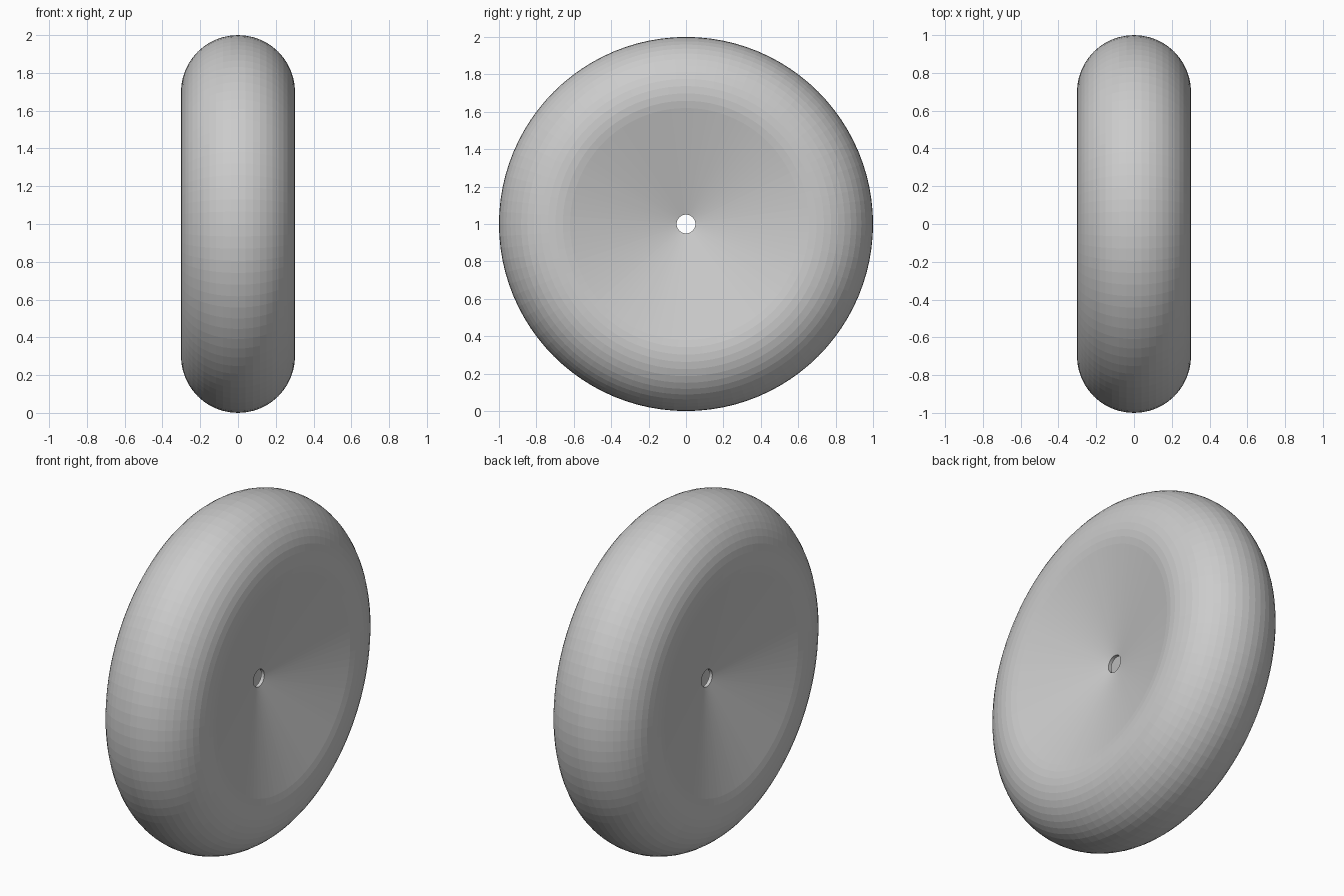
import bpy, bmesh, math

if "Cube" in bpy.data.objects:
    bpy.data.objects.remove(bpy.data.objects["Cube"])

SEGMENTS = 96        # steps around the axle
TUBE = 0.302         # rounded rim radius
RING = 1.0 - TUBE    # distance of rim centre from axle
HOLE_R, HOLE_X = 0.05, 0.135
WALL = 0.02

# Half profile (x, radius): hub hole edge, straight dish, rounded rim
arc = [math.radians(-105 + 7.5 * i) for i in range(29)]
profile = [(-HOLE_X, HOLE_R)]
profile += [(TUBE * math.sin(a), RING + TUBE * math.cos(a)) for a in arc]
profile += [(HOLE_X, HOLE_R)]

# Thin wall: hole lips and inner skin
inner = TUBE - WALL
profile += [(HOLE_X - WALL, HOLE_R)]
profile += [(inner * math.sin(a), RING + inner * math.cos(a)) for a in reversed(arc)]
profile += [(-HOLE_X + WALL, HOLE_R)]

# Revolve the closed profile around the x axis
bm = bmesh.new()
rings = []
for i in range(SEGMENTS):
    t = 2 * math.pi * i / SEGMENTS
    rings.append([bm.verts.new((x, r * math.sin(t), 1 + r * math.cos(t)))
                  for x, r in profile])
n = len(profile)
for i in range(SEGMENTS):
    a, b = rings[i], rings[(i + 1) % SEGMENTS]
    for j in range(n):
        k = (j + 1) % n
        bm.faces.new((a[j], a[k], b[k], b[j]))
bmesh.ops.recalc_face_normals(bm, faces=bm.faces)

mesh = bpy.data.meshes.new("wheel")
bm.to_mesh(mesh)
bm.free()
bpy.context.collection.objects.link(bpy.data.objects.new("wheel", mesh))
